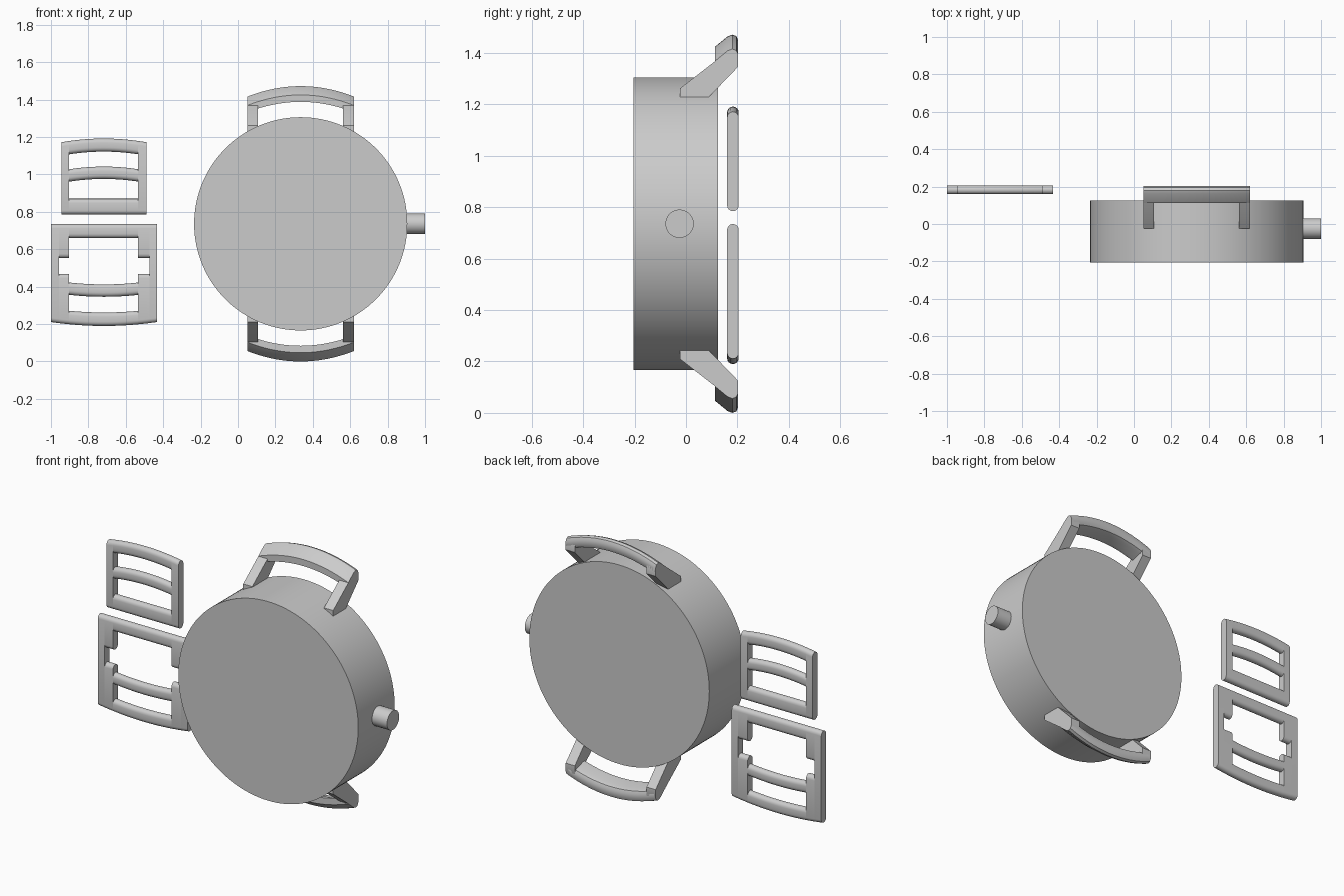
import bpy, bmesh, math

if "Cube" in bpy.data.objects:
    bpy.data.objects.remove(bpy.data.objects["Cube"])

CX, CZ = 0.335, 0.736      # centre of the round case
Y0, Y1 = 0.16, 0.205       # front and back of the strap links


def finish(bm, name):
    bmesh.ops.recalc_face_normals(bm, faces=bm.faces)
    me = bpy.data.meshes.new(name)
    bm.to_mesh(me)
    bm.free()
    ob = bpy.data.objects.new(name, me)
    bpy.context.collection.objects.link(ob)
    bpy.context.view_layer.objects.active = ob
    ob.select_set(True)
    bpy.ops.object.shade_smooth_by_angle(angle=math.radians(35))
    ob.select_set(False)


def loft(bm, x0, x1, section, n=1, caps=True):
    """Skin a (y, z) section, which may vary with x, along the x axis."""
    rings = []
    for i in range(n + 1):
        x = x0 + (x1 - x0) * i / n
        rings.append([bm.verts.new((x, y, z)) for y, z in section(x)])
    k = len(rings[0])
    for a, b in zip(rings, rings[1:]):
        for j in range(k):
            bm.faces.new((a[j], a[(j + 1) % k], b[(j + 1) % k], b[j]))
    if caps:
        bm.faces.new(rings[0])
        bm.faces.new(rings[-1])


def arc(cx, half, mid, end):
    """Height curve: mid at the centre, end at half width."""
    return lambda x: mid + (end - mid) * ((x - cx) / half) ** 2


def capsule(lo, hi):
    """Section with half-round lower and upper ends; lo/hi are height curves."""
    r, yc = (Y1 - Y0) / 2, (Y0 + Y1) / 2

    def section(x):
        top = [(yc + r * math.cos(math.pi * i / 8), hi(x) - r + r * math.sin(math.pi * i / 8)) for i in range(9)]
        bot = [(yc - r * math.cos(math.pi * i / 8), lo(x) + r - r * math.sin(math.pi * i / 8)) for i in range(9)]
        return top + bot
    return section


def flat(z):
    return lambda x: z


def cylinder(name, radius, length, loc, rot, sides):
    bpy.ops.mesh.primitive_cylinder_add(vertices=sides, radius=radius, depth=length, location=loc, rotation=rot)
    bpy.context.object.name = name
    bpy.ops.object.shade_smooth_by_angle(angle=math.radians(35))


# Case and crown
cylinder("case", 0.57, 0.33, (CX, -0.04, CZ), (math.pi / 2, 0, 0), 128)
cylinder("crown", 0.055, 0.12, (0.94, -0.025, CZ), (0, math.pi / 2, 0), 48)

# Strap lugs: two slanted arms and an arched bar, mirrored top to bottom
ARM = [(-0.024, 1.23), (0.09, 1.23), (0.203, 1.347), (0.203, 1.395), (0.196, 1.41), (0.18, 1.416), (0.168, 1.411), (-0.024, 1.262)]
BAR = [(0.113, 1.388), (0.113, 1.425), (0.162, 1.465), (0.18, 1.472), (0.196, 1.466), (0.203, 1.45),
       (0.203, 1.425), (0.196, 1.409), (0.18, 1.402), (0.165, 1.4), (0.13, 1.388)]
drop = arc(CX, 0.285, 0, -0.056)
for name, sign in (("upper_lug", 1), ("lower_lug", -1)):
    def place(pts, dz=0):
        return [(y, CZ + sign * (z + dz - CZ)) for y, z in pts]
    bm = bmesh.new()
    for a, b in ((0.05, 0.108), (0.562, 0.62)):
        loft(bm, a, b, lambda x: place(ARM))
    loft(bm, 0.05, 0.62, lambda x: place(BAR, drop(x)), 24)
    finish(bm, name)

# Upper strap link: two sides and three cross bars
L, R, IL, IR = -0.945, -0.49, -0.904, -0.534
mid = (L + R) / 2
half = (R - L) / 2
top = arc(mid, half, 1.192, 1.172)
bm = bmesh.new()
for a, b in ((L, IL), (IR, R)):
    loft(bm, a, b, capsule(flat(0.785), top), 3)
for lo, hi in ((flat(0.785), flat(0.87)),
               (arc(mid, half, 0.976, 0.954), arc(mid, half, 1.042, 1.02)),
               (arc(mid, half, 1.122, 1.1), top)):
    loft(bm, IL, IR, capsule(lo, hi), 20, caps=False)
finish(bm, "upper_strap_link")

# Lower strap link: sides notched for a pin, and three cross bars
L, R, NL, NR = -1.0, -0.433, -0.957, -0.474
mid = (L + R) / 2
half = (R - L) / 2
base = arc(mid, half, 0.19, 0.211)
bm = bmesh.new()
for a, b in ((L, NL), (NR, R)):
    loft(bm, a, b, capsule(base, flat(0.735)), 3)
for a, b in ((NL, IL), (IR, NR)):
    loft(bm, a, b, capsule(base, flat(0.468)), 3)
    loft(bm, a, b, capsule(flat(0.553), flat(0.735)), 3)
for lo, hi in ((flat(0.66), flat(0.735)),
               (arc(mid, half, 0.346, 0.37), arc(mid, half, 0.412, 0.436)),
               (base, arc(mid, half, 0.262, 0.283))):
    loft(bm, IL, IR, capsule(lo, hi), 20, caps=False)
finish(bm, "lower_strap_link")
